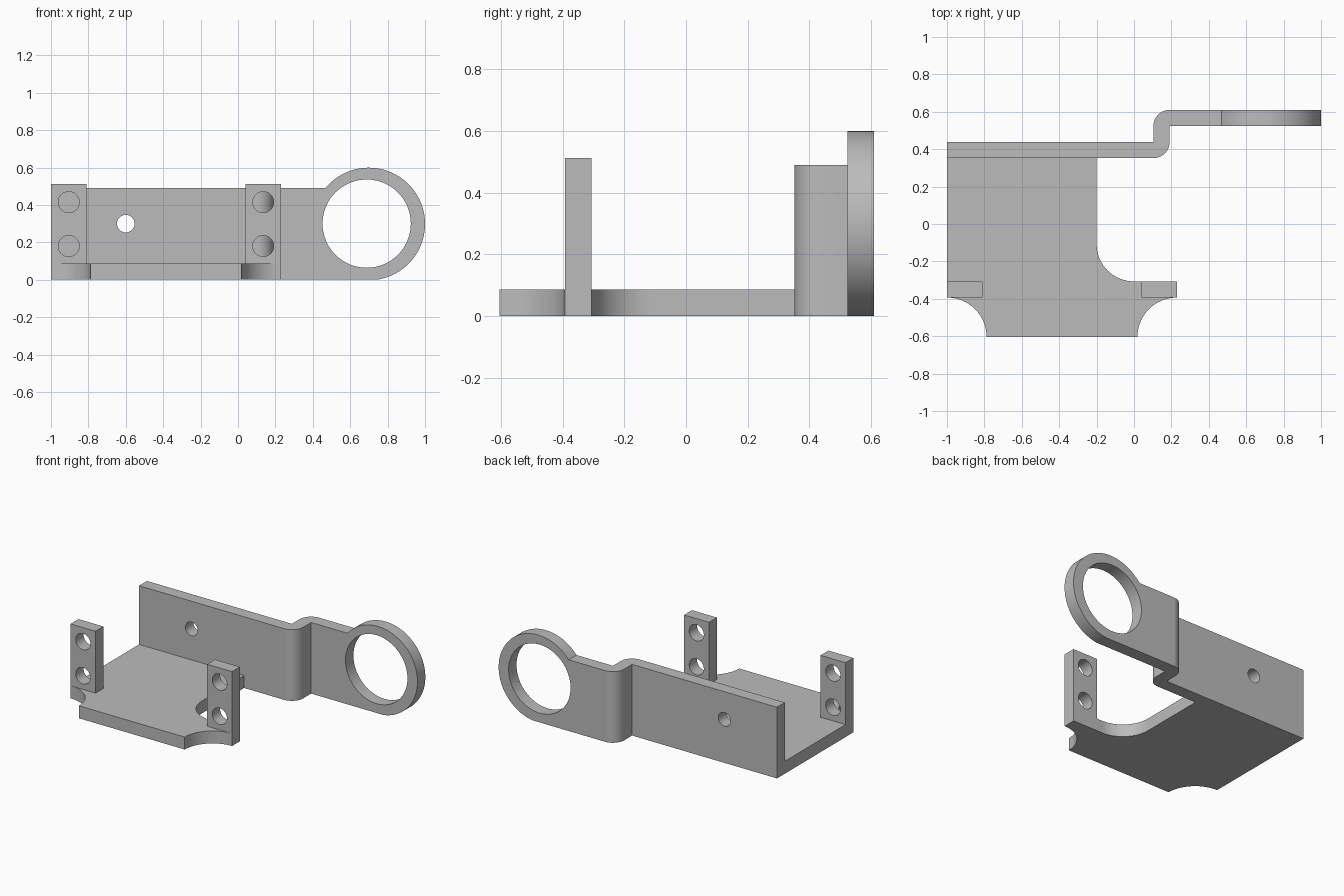
import bpy, bmesh, math
from mathutils import Vector, Matrix

cube = bpy.data.objects.get("Cube")
if cube:
    bpy.data.objects.remove(cube, do_unlink=True)

GREY = (0.5, 0.5, 0.5, 1)
metal = bpy.data.materials.new("plain grey metal")
metal.use_nodes = True
metal.diffuse_color = GREY
metal.node_tree.nodes["Principled BSDF"].inputs["Base Color"].default_value = GREY

T = 0.086                        # sheet thickness
WALL = 0.352                     # front face of the back wall
BACK = WALL + 3 * T              # rear face of the ring arm
FRONT = -0.605
TAB = -0.393                     # front face of the tabs


def arc(cx, cy, r, a, b, n=16):
    """Points along an arc from angle a to b, in degrees."""
    angles = [math.radians(a + (b - a) * i / n) for i in range(n + 1)]
    return [(cx + r * math.cos(t), cy + r * math.sin(t)) for t in angles]


def extrude(name, outline, low, high, axis="z"):
    """Prism from an outline in xy (along z) or in xz (along y)."""
    bm = bmesh.new()
    place = (lambda p: (p[0], p[1], low)) if axis == "z" else (lambda p: (p[0], low, p[1]))
    face = bm.faces.new([bm.verts.new(place(p)) for p in outline])
    side = bmesh.ops.extrude_face_region(bm, geom=[face])["geom"]
    step = Vector((0, 0, high - low)) if axis == "z" else Vector((0, high - low, 0))
    bmesh.ops.translate(bm, vec=step, verts=[v for v in side if isinstance(v, bmesh.types.BMVert)])
    bmesh.ops.recalc_face_normals(bm, faces=bm.faces)
    mesh = bpy.data.meshes.new(name)
    bm.to_mesh(mesh)
    bm.free()
    mesh.materials.append(metal)
    obj = bpy.data.objects.new(name, mesh)
    bpy.context.collection.objects.link(obj)
    return obj


def combine(obj, other, operation):
    """Apply a boolean and discard the helper."""
    other.hide_render = True
    mod = obj.modifiers.new("cut", "BOOLEAN")
    mod.operation, mod.object, mod.solver = operation, other, "EXACT"
    bpy.ops.object.select_all(action="DESELECT")
    obj.select_set(True)
    bpy.context.view_layer.objects.active = obj
    bpy.ops.object.modifier_apply(modifier=mod.name)
    bpy.data.objects.remove(other, do_unlink=True)


def drill(obj, x, z, r, n=32):
    hole = arc(x, z, r, 0, 360, n)[:-1]
    combine(obj, extrude("hole_cutter", hole, -1, 1, "y"), "DIFFERENCE")


def finish(obj):
    bpy.ops.object.select_all(action="DESELECT")
    obj.select_set(True)
    bpy.context.view_layer.objects.active = obj
    bpy.ops.object.shade_smooth_by_angle(angle=math.radians(30))
    weighted = obj.modifiers.new("flat normals", "WEIGHTED_NORMAL")
    weighted.keep_sharp = True


# Base plate with concave corners
outline = [(-1, WALL), (-0.2, WALL)]
outline += arc(0, -0.107, 0.2, 180, 270)
outline += [(0.23, TAB + T)]
outline += arc(0.23, FRONT, TAB - FRONT, 90, 180)
outline += arc(-1, FRONT, TAB - FRONT, 0, 90)
finish(extrude("base_plate", outline, 0, T))

# Two drilled upright tabs
for name, x in (("right_tab", -1), ("left_tab", 0.04)):
    w = 0.19
    tab = extrude(name, [(x, TAB), (x + w, TAB), (x + w, TAB + T), (x, TAB + T)], T, 0.512)
    for z in (0.18, 0.415):
        drill(tab, x + w / 2, z, 0.056)
    finish(tab)

# Back wall: stepped sheet trimmed to the side profile with its ring end
bend = 0.104
sheet = [(-1, WALL)] + arc(bend, WALL + T, T, -90, 0)
sheet += [(bend + T, WALL + 2 * T), (1.1, WALL + 2 * T), (1.1, BACK)]
sheet += arc(bend + T, WALL + 2 * T, T, 90, 180)
sheet += [(bend, WALL + T), (-1, WALL + T)]
wall = extrude("back_wall_with_ring", sheet, -0.1, 0.8)

cx, cz, r, top = 0.699, 0.298, 0.301, 0.49
kink = 180 - math.degrees(math.asin((top - cz) / r))
profile = [(-1.1, 0)] + [(x, max(z, 0)) for x, z in arc(cx, cz, r, -90, kink, 56)]
profile += [(-1.1, top)]
combine(wall, extrude("trim_profile", profile, 0, 1, "y"), "INTERSECT")
drill(wall, 0.688, 0.3, 0.236, 64)
drill(wall, -0.6, 0.3, 0.047)
finish(wall)
